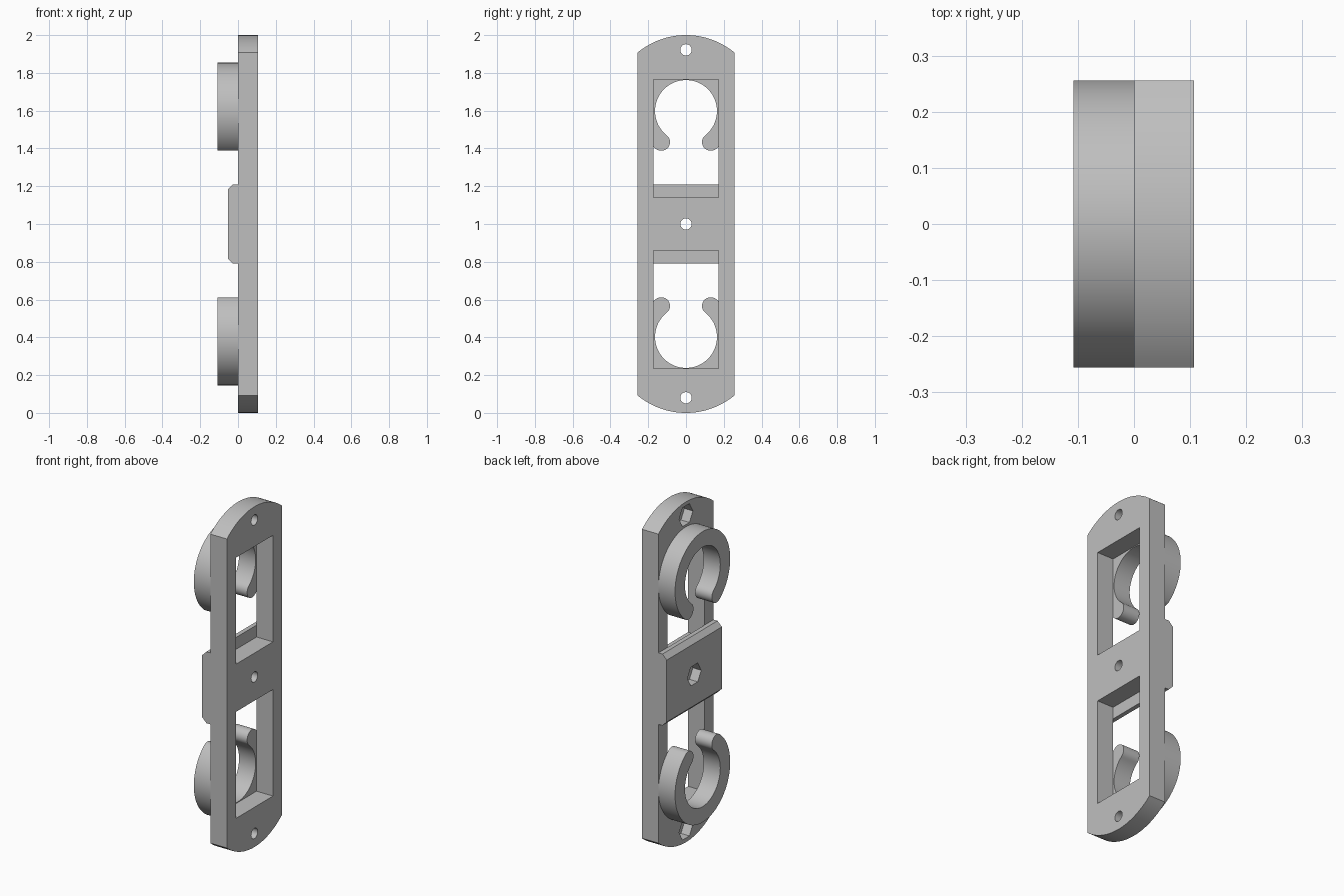
import bpy, bmesh
from math import sin, cos, pi, radians, atan2, sqrt
from mathutils import Vector

cube = bpy.data.objects.get("Cube")
if cube:
    bpy.data.objects.remove(cube, do_unlink=True)

grey = bpy.data.materials.new("plain grey")
grey.use_nodes = True
grey.diffuse_color = (0.52, 0.52, 0.52, 1)
grey.node_tree.nodes["Principled BSDF"].inputs["Base Color"].default_value = (0.52, 0.52, 0.52, 1)

HALF_W, THICK, MID = 0.256, 0.107, 1.0


def prism(name, points, start, end):
    """Extrude a closed 3D outline from start to end (both offsets)."""
    bm = bmesh.new()
    face = bm.faces.new([bm.verts.new(Vector(p) + Vector(start)) for p in points])
    new = bmesh.ops.extrude_face_region(bm, geom=[face])["geom"]
    moved = [v for v in new if isinstance(v, bmesh.types.BMVert)]
    bmesh.ops.translate(bm, verts=moved, vec=Vector(end) - Vector(start))
    bmesh.ops.recalc_face_normals(bm, faces=bm.faces)
    mesh = bpy.data.meshes.new(name)
    bm.to_mesh(mesh)
    bm.free()
    mesh.materials.append(grey)
    ob = bpy.data.objects.new(name, mesh)
    bpy.context.collection.objects.link(ob)
    return ob


def x_prism(name, outline, x0, x1):
    return prism(name, [(0, y, z) for y, z in outline], (x0, 0, 0), (x1, 0, 0))


def arc(cy, cz, r, a0, a1, n):
    steps = [a0 + (a1 - a0) * i / n for i in range(n + 1)]
    return [(cy + r * cos(a), cz + r * sin(a)) for a in steps]


def circle(cy, cz, r, n):
    return arc(cy, cz, r, 0, 2 * pi, n)[:-1]


def activate(ob):
    bpy.ops.object.select_all(action="DESELECT")
    ob.select_set(True)
    bpy.context.view_layer.objects.active = ob


def cut(ob, cutter):
    cutter.hide_render = True
    activate(ob)
    mod = ob.modifiers.new("cut", "BOOLEAN")
    mod.operation, mod.solver, mod.object = "DIFFERENCE", "EXACT", cutter
    bpy.ops.object.modifier_apply(modifier=mod.name)
    bpy.data.objects.remove(cutter, do_unlink=True)


# Back plate with bowed ends
rise = 0.092
bow = (HALF_W ** 2 + rise ** 2) / (2 * rise)
half = atan2(HALF_W, bow - rise)
top = arc(0, 2 - bow, bow, pi / 2 - half, pi / 2 + half, 32)
bottom = [(-y, 2 - z) for y, z in top]
plate = x_prism("mounting_plate", top + bottom, 0, THICK)

# Centre pad with bevelled long edges
PAD, BEVEL, PAD_H = 0.054, 0.028, 0.21
profile = [(0, PAD_H), (BEVEL - PAD, PAD_H), (-PAD, PAD_H - BEVEL)]
profile += [(x, -z) for x, z in reversed(profile)]
pad = prism("centre_pad", [(x, 0, MID + z) for x, z in profile],
            (0, -HALF_W, 0), (0, HALF_W, 0))

# Windows in the plate
for side in (1, -1):
    lo, hi, w = MID + side * 0.14, MID + side * 0.766, 0.172
    cut(plate, x_prism("window_cutter", [(-w, lo), (w, lo), (w, hi), (-w, hi)], -0.1, 0.2))

# Screw holes and hexagonal nut pockets
for z in (0.08, MID, 1.922):
    cut(plate, x_prism("hole_cutter", circle(0, z, 0.03, 32), -0.1, 0.2))
    if z != MID:
        cut(plate, x_prism("nut_cutter", circle(0, z, 0.064, 6), -0.1, 0.055))
cut(pad, x_prism("nut_cutter", circle(0, MID, 0.064, 6), -0.1, 0.05))

# Open ring clips with rounded tips, gaps facing the centre
R_OUT, R_IN = HALF_W, 0.164
r_mid, r_tip = (R_OUT + R_IN) / 2, (R_OUT - R_IN) / 2
a0, a1 = radians(-51.5), radians(231.5)
outline = arc(0, 0, R_OUT, a0, a1, 72)
outline += arc(r_mid * cos(a1), r_mid * sin(a1), r_tip, a1, a1 + pi, 16)[1:-1]
outline += arc(0, 0, R_IN, a1, a0, 72)
outline += arc(r_mid * cos(a0), r_mid * sin(a0), r_tip, a0 + pi, a0 + 2 * pi, 16)[1:-1]
clips = [x_prism(name, [(y, MID + s * (0.598 + z)) for y, z in outline], -0.108, 0)
         for name, s in (("upper_clip", 1), ("lower_clip", -1))]

for ob in [plate, pad] + clips:
    activate(ob)
    bpy.ops.object.shade_smooth_by_angle(angle=radians(30))
